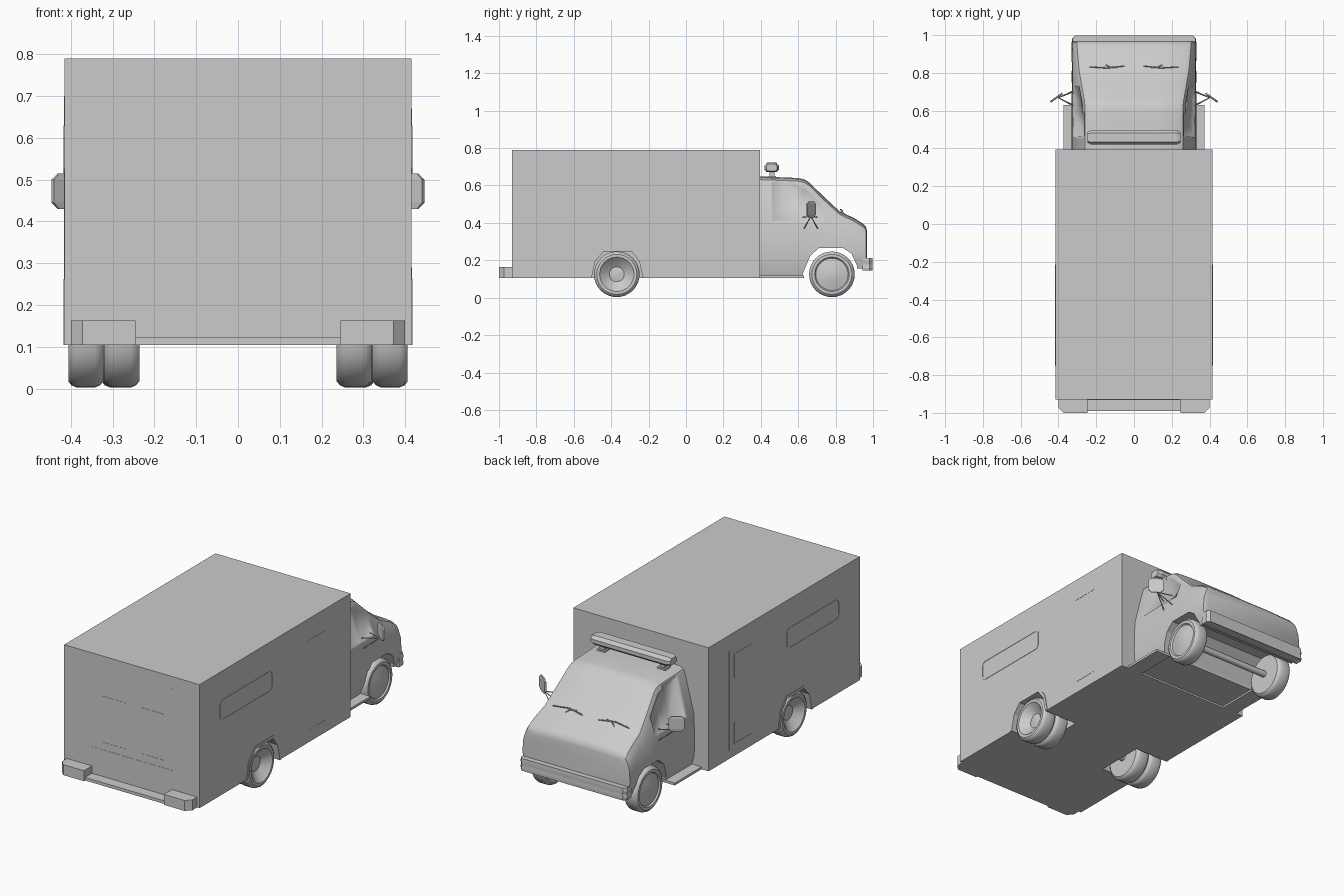
import bpy, bmesh, math
from mathutils import Vector

if "Cube" in bpy.data.objects:
    bpy.data.objects.remove(bpy.data.objects["Cube"], do_unlink=True)

grey = bpy.data.materials.new("light_grey")
grey.use_nodes = True
grey.diffuse_color = (0.6, 0.6, 0.6, 1)
grey.node_tree.nodes["Principled BSDF"].inputs["Base Color"].default_value = (0.6, 0.6, 0.6, 1)


def finish(name, bm, smooth=None):
    bmesh.ops.recalc_face_normals(bm, faces=bm.faces)
    me = bpy.data.meshes.new(name)
    bm.to_mesh(me)
    bm.free()
    me.materials.append(grey)
    ob = bpy.data.objects.new(name, me)
    bpy.context.collection.objects.link(ob)
    bpy.ops.object.select_all(action='DESELECT')
    ob.select_set(True)
    bpy.context.view_layer.objects.active = ob
    if smooth:
        bpy.ops.object.shade_smooth_by_angle(angle=math.radians(smooth))
    return ob


def loft(name, loops, closed=True, caps=True, smooth=None, wrap=False):
    """Skin a list of equal-length point loops."""
    bm = bmesh.new()
    rows = [[bm.verts.new(p) for p in lp] for lp in loops]
    n = len(rows[0])
    pairs = list(zip(rows, rows[1:])) + ([(rows[-1], rows[0])] if wrap else [])
    for a, b in pairs:
        for i in range(n if closed else n - 1):
            j = (i + 1) % n
            bm.faces.new((a[i], a[j], b[j], b[i]))
    if caps:
        bm.faces.new(rows[0])
        bm.faces.new(rows[-1])
    return finish(name, bm, smooth)


def prism(name, pts, x0, x1):
    """Extrude a (y, z) outline along x."""
    return loft(name, [[(x, y, z) for y, z in pts] for x in (x0, x1)])


def box(name, x0, x1, y0, y1, z0, z1):
    return prism(name, [(y0, z0), (y1, z0), (y1, z1), (y0, z1)], x0, x1)


def band(name, outer, inner, x0, x1, wrap):
    """Flat trim between two (y, z) paths."""
    loops = [[(x0, *o), (x1, *o), (x1, *i), (x0, *i)] for o, i in zip(outer, inner)]
    return loft(name, loops, wrap=wrap, caps=not wrap)


def rod(name, points, r):
    cu = bpy.data.curves.new(name, 'CURVE')
    cu.dimensions = '3D'
    cu.bevel_depth = r
    cu.bevel_resolution = 1
    sp = cu.splines.new('POLY')
    sp.points.add(len(points) - 1)
    for p, co in zip(sp.points, points):
        p.co = (*co, 1)
    cu.materials.append(grey)
    cu.use_fill_caps = True
    ob = bpy.data.objects.new(name, cu)
    bpy.context.collection.objects.link(ob)
    return ob


def cut(ob, cutter):
    bpy.context.view_layer.objects.active = ob
    m = ob.modifiers.new("cut", 'BOOLEAN')
    m.operation = 'DIFFERENCE'
    m.solver = 'EXACT'
    m.object = cutter
    bpy.ops.object.modifier_apply(modifier=m.name)
    bpy.data.objects.remove(cutter, do_unlink=True)


def lathe(name, profile, x, y, z, side, n=32):
    """Spin an (offset, radius) profile round the wheel axis."""
    loops = [[(side * (x + o), y + r * math.cos(2 * math.pi * k / n),
               z + r * math.sin(2 * math.pi * k / n)) for k in range(n)] for o, r in profile]
    return loft(name, loops, smooth=35)


# Box body with rear wheel wells
body = box("box_body", -0.415, 0.415, -0.93, 0.395, 0.105, 0.79)
arch_in = [(-0.505, 0.105), (-0.485, 0.195), (-0.44, 0.247), (-0.29, 0.247), (-0.25, 0.195), (-0.23, 0.105)]
arch_out = [(-0.52, 0.105), (-0.50, 0.205), (-0.445, 0.262), (-0.285, 0.262), (-0.235, 0.205), (-0.215, 0.105)]
well = [(-0.505, 0.05)] + arch_in + [(-0.23, 0.05)]
for s in (1, -1):
    cut(body, prism("well_cutter", well, s * 0.21, s * 0.5))

# Cab: cross-sections lofted from back wall to nose (y, top height)
stations = [(0.39, 0.643), (0.45, 0.641), (0.60, 0.635), (0.635, 0.627), (0.66, 0.61), (0.74, 0.532),
            (0.82, 0.458), (0.90, 0.42), (0.945, 0.392), (0.962, 0.375), (0.968, 0.35)]
loops = []
for y, zt in stations:
    zb = 0.115 if y < 0.7 else 0.155
    belt = min(0.40, zt - 0.07)
    f = max(0, min(1, (zt - 0.4) / 0.23))
    eave = 0.312 - 0.042 * f
    k = 0.97 if y > 0.965 else 1
    half = [(0.312, zb), (0.326, zb + 0.05), (0.33, 0.24), (0.325, belt), (eave, zt - 0.03),
            (eave - 0.01, zt - 0.012), (eave - 0.035, zt), (0.12, zt + 0.005)]
    loops.append([(w * k, y, z) for w, z in half] + [(-w * k, y, z) for w, z in reversed(half)])
cab = loft("cab", loops, smooth=32)

# Recessed door windows
bm = bmesh.new()
bm.from_mesh(cab.data)
bm.normal_update()
for s in (1, -1):
    panes = [f for f in bm.faces if f.normal.x * s > 0.6 and 0.44 < f.calc_center_median().y < 0.73
             and f.calc_center_median().z > 0.43 and f.calc_area() > 0.002]
    bmesh.ops.inset_region(bm, faces=panes, thickness=0.014, depth=0)
    bmesh.ops.inset_region(bm, faces=panes, thickness=0.004, depth=-0.006)
bm.to_mesh(cab.data)
bm.free()

# Front wheel bay, open underneath
cut(cab, prism("bay_cutter", [(0.61, 0.05), (0.625, 0.13), (0.665, 0.225), (0.71, 0.265), (0.84, 0.265),
                              (0.885, 0.235), (0.915, 0.17), (0.92, 0.05)], -0.5, 0.5))

# Wheels: dual at the back, single at the front
tyre = [(0, 0.085), (0, 0.107), (0.008, 0.117), (0.02, 0.122), (0.064, 0.122), (0.077, 0.117), (0.084, 0.107)]
dish = tyre + [(0.084, 0.092), (0.076, 0.085), (0.045, 0.04), (0.05, 0.015)]
dome = tyre + [(0.084, 0.092), (0.076, 0.086), (0.086, 0.04), (0.09, 0.015)]
for s, side in ((1, "left"), (-1, "right")):
    lathe(side + "_rear_inner_wheel", dish, 0.236, -0.37, 0.125, s)
    lathe(side + "_rear_outer_wheel", dish, 0.322, -0.37, 0.125, s)
    lathe(side + "_front_wheel", dome, 0.242, 0.78, 0.125, s)
rod("rear_axle", [(-0.33, -0.37, 0.125), (0.33, -0.37, 0.125)], 0.02)
rod("front_axle", [(-0.26, 0.78, 0.125), (0.26, 0.78, 0.125)], 0.018)

# Rear step and bumper blocks
box("rear_step", -0.245, 0.245, -0.99, -0.925, 0.105, 0.122)
for s, side in ((1, "left"), (-1, "right")):
    plan = [(0.245, -0.925), (0.245, -1.0), (0.372, -1.0), (0.40, -0.972), (0.40, -0.925)]
    loft(side + "_rear_bumper", [[(s * x, y, z) for x, y in plan] for z in (0.105, 0.163)])

# Front bumper, bent round the corners
path = [(-0.328, 0.945), (-0.328, 0.982), (-0.312, 0.998), (0.312, 0.998), (0.328, 0.982), (0.328, 0.945)]
sect = [(0.94, 0.15), (0.99, 0.145), (1.0, 0.16), (0.99, 0.178), (1.0, 0.195), (0.99, 0.213), (0.94, 0.213)]
loft("front_bumper", [[(x * k, 0.92 + (y - 0.92) * k, z) for x, y in path] for k, z in sect])

# Roof light bar with tapered ends on two posts
bar = [(0.42, 0.685), (0.43, 0.672), (0.485, 0.672), (0.497, 0.685), (0.497, 0.705), (0.483, 0.722),
       (0.433, 0.722), (0.42, 0.705)]
ends = [[(x, 0.458 + (y - 0.458) * k, 0.695 + (z - 0.695) * k) for y, z in bar]
        for x, k in ((-0.245, 0.75), (-0.225, 1), (0.225, 1), (0.245, 0.75))]
loft("light_bar", ends)
for s, side in ((1, "left"), (-1, "right")):
    box(side + "_bar_post", s * 0.17, s * 0.20, 0.447, 0.472, 0.635, 0.675)
    box(side + "_bar_foot", s * 0.16, s * 0.21, 0.437, 0.482, 0.636, 0.65)


def rounded(y0, y1, z0, z1, r):
    out = []
    for cy, cz, a0 in ((y1 - r, z1 - r, 0), (y0 + r, z1 - r, 90), (y0 + r, z0 + r, 180), (y1 - r, z0 + r, 270)):
        for a in (0, 30, 60, 90):
            t = math.radians(a0 + a)
            out.append((cy + r * math.cos(t), cz + r * math.sin(t)))
    return out


for s, side in ((1, "left"), (-1, "right")):
    # Wheel arch trim, side window frame, running board
    band(side + "_arch_trim", arch_out, arch_in, s * 0.40, s * 0.418, False)
    band(side + "_window_frame", rounded(-0.75, -0.288, 0.515, 0.63, 0.025),
         rounded(-0.744, -0.294, 0.521, 0.624, 0.021), s * 0.414, s * 0.417, True)
    box(side + "_running_board", s * 0.28, s * 0.372, 0.39, 0.63, 0.105, 0.118)
    # Side door seams
    for i, (y0, y1, z0, z1) in enumerate(((0.168, 0.171, 0.54, 0.67), (0.02, 0.171, 0.667, 0.67),
                                          (0.168, 0.171, 0.17, 0.29), (0.02, 0.171, 0.17, 0.173))):
        box(f"{side}_door_seam_{i}", s * 0.414, s * 0.4162, y0, y1, z0, z1)
    # Door mirror with its stays
    plan = [(0.375, 0.688), (0.44, 0.642), (0.446, 0.65), (0.381, 0.696)]
    mid = Vector((0.41, 0.669))
    rings = []
    for z, k in ((0.43, 0.6), (0.445, 1), (0.50, 1), (0.515, 0.6)):
        rings.append([(s * (mid.x + (x - mid.x) * k), mid.y + (y - mid.y) * k, z) for x, y in plan])
    loft(side + "_mirror", rings)
    hub = (s * 0.40, 0.668, 0.435)
    for i, (y, z) in enumerate(((0.63, 0.368), (0.705, 0.368), (0.625, 0.43), (0.70, 0.43))):
        rod(f"{side}_mirror_stay_{i}", [(s * 0.322, y, z), hub], 0.0028)
    # Wiper arm and blade
    rod(side + "_wiper_arm", [(s * 0.15, 0.842, 0.452), (s * 0.13, 0.832, 0.468), (s * 0.09, 0.828, 0.472)], 0.003)
    rod(side + "_wiper_blade", [(s * 0.05, 0.837, 0.462), (s * 0.14, 0.826, 0.472), (s * 0.235, 0.832, 0.463)], 0.003)

# Rear door seams and panel corners
for i, (x0, x1, z0, z1) in enumerate(((-0.248, -0.245, 0.60, 0.722), (0.243, 0.246, 0.53, 0.722),
                                      (-0.245, 0.245, 0.267, 0.27),
                                      (-0.185, -0.182, 0.567, 0.68), (-0.185, -0.04, 0.565, 0.568),
                                      (0.053, 0.056, 0.567, 0.68), (0.053, 0.19, 0.565, 0.568),
                                      (-0.185, -0.182, 0.31, 0.39), (-0.185, -0.04, 0.31, 0.313),
                                      (0.053, 0.056, 0.31, 0.39), (0.053, 0.19, 0.31, 0.313))):
    box(f"rear_door_seam_{i}", x0, x1, -0.9312, -0.929, z0, z1)
box("right_long_seam", -0.4162, -0.414, 0.212, 0.215, 0.15, 0.70)
